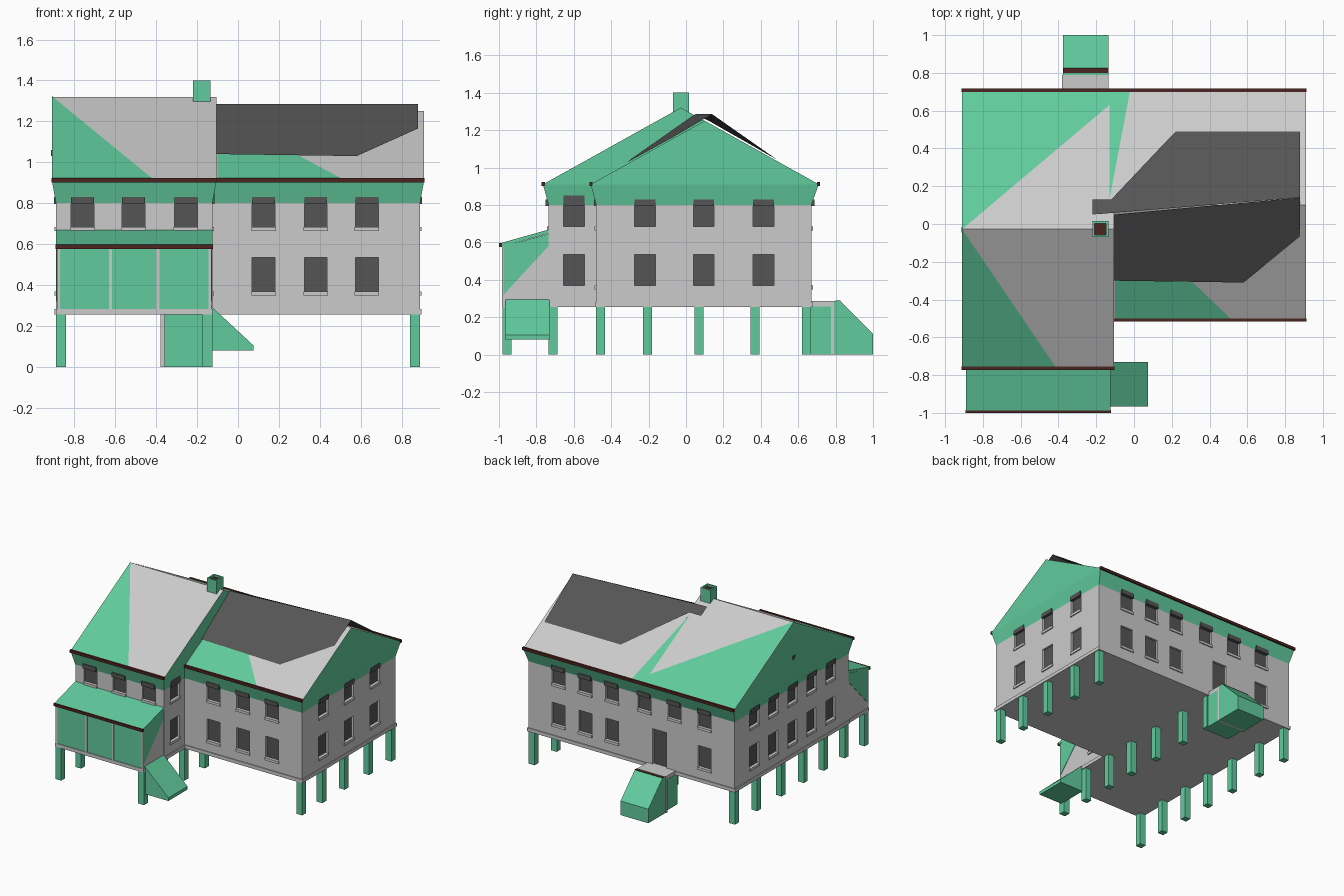
import bpy, bmesh

if "Cube" in bpy.data.objects:
    bpy.data.objects.remove(bpy.data.objects["Cube"])


def material(name, rgb):
    m = bpy.data.materials.new(name)
    m.diffuse_color = (*rgb, 1)
    m.use_nodes = True
    m.node_tree.nodes["Principled BSDF"].inputs["Base Color"].default_value = m.diffuse_color
    return m


GREEN = material("green_paint", (0.12, 0.6, 0.34))
DARK = material("dark_grey", (0.09, 0.09, 0.09))
BROWN = material("dark_brown", (0.07, 0.018, 0.014))


def finish(name, bm, mat=None):
    mesh = bpy.data.meshes.new(name)
    bm.to_mesh(mesh)
    bm.free()
    ob = bpy.data.objects.new(name, mesh)
    bpy.context.collection.objects.link(ob)
    if mat:
        mesh.materials.append(mat)
    return ob


def boxes(name, specs, mat=None):
    """One mesh of boxes, each given as (x0, x1, y0, y1, z0, z1)."""
    bm = bmesh.new()
    for x0, x1, y0, y1, z0, z1 in specs:
        vs = bmesh.ops.create_cube(bm, size=1)["verts"]
        for v in vs:
            v.co = (x1 if v.co.x > 0 else x0, y1 if v.co.y > 0 else y0, z1 if v.co.z > 0 else z0)
    return finish(name, bm, mat)


def loft(name, ring_a, ring_b, mat=None):
    """Closed solid between two rings of equal length."""
    bm = bmesh.new()
    a = [bm.verts.new(p) for p in ring_a]
    b = [bm.verts.new(p) for p in ring_b]
    bm.faces.new(a)
    bm.faces.new(b)
    for i in range(len(a)):
        j = (i + 1) % len(a)
        bm.faces.new((a[i], a[j], b[j], b[i]))
    bmesh.ops.recalc_face_normals(bm, faces=bm.faces)
    return finish(name, bm, mat)


def prism_x(name, profile, x0, x1, mat=None):
    return loft(name, [(x0, y, z) for y, z in profile], [(x1, y, z) for y, z in profile], mat)


def sheet(name, points, mat=None):
    """Single polygon turned to face upward."""
    bm = bmesh.new()
    f = bm.faces.new([bm.verts.new(p) for p in points])
    f.normal_update()
    if f.normal.z < 0:
        f.normal_flip()
    return finish(name, bm, mat)


# Walls and flared cornice on an L-shaped plan
def plan(x0, xm, x1, y0, ym, y1, z):
    return [(x0, y0, z), (xm, y0, z), (xm, ym, z), (x1, ym, z), (x1, y1, z), (x0, y1, z)]


foot = (-.89, -.125, .89, -.735, -.48, .67)
walls = loft("walls", plan(*foot, .255), plan(*foot, .80))
rim = (-.897, -.118, .897, -.742, -.487, .677)
loft("base_band", plan(*rim, .255), plan(*rim, .282))
loft("cornice", plan(*foot, .80), plan(-.91, -.105, .91, -.765, -.51, .71, .91), GREEN)

# Windows: recess cutters, dark panes and projecting sills
cuts, panes, sills = [], [], []


def opening(axis, plane, sign, c, z0, z1, w=.112, sill=True):
    def along(d0, d1, grow, za, zb):
        lo, hi = sorted((plane + sign * d0, plane + sign * d1))
        a, b = c - w / 2 - grow, c + w / 2 + grow
        return (lo, hi, a, b, za, zb) if axis == "x" else (a, b, lo, hi, za, zb)
    cuts.append(along(-.022, .03, 0, z0, z1))
    panes.append(along(-.03, -.016, .004, z0, z1))
    if sill:
        sills.append(along(-.018, .008, .004, z0 - .006, z0 + .014))


LOW, HIGH = (.355, .535), (.67, .83)
HIGH = (.67, .799)
for row in (LOW, HIGH):
    for c in (.125, .38, .63):
        opening("y", -.48, -1, c, *row)
    for c in (-.22, .095, .415):
        opening("x", .89, 1, c, *row)
    for c in (.43, .195, -.04, -.275, -.51):
        opening("x", -.89, -1, c, *row)
    for c in (.63, .40, .17, -.63):
        opening("y", .67, 1, c, *row)
    opening("x", -.125, 1, -.60, *row)
for c in (-.11, -.37):
    opening("y", .67, 1, c, *HIGH)
for c in (-.76, -.51, -.255):
    opening("y", -.735, -1, c, *HIGH)
opening("y", .67, 1, -.24, .285, .56, .12, False)

cutter = boxes("window_cutter", cuts)
cutter.hide_render = True
cutter.hide_viewport = True
mod = walls.modifiers.new("openings", "BOOLEAN")
mod.object = cutter
mod.operation = "DIFFERENCE"
mod.solver = "EXACT"
boxes("window_panes", panes, DARK)
boxes("window_sills", sills)

# Upper window heads that run into the cornice band
heads = []
for c in (.125, .38, .63):
    heads.append((c - .056, c + .056, -.492, -.47, .795, .83))
for c in (-.76, -.51, -.255):
    heads.append((c - .056, c + .056, -.75, -.725, .795, .83))
for c in (.63, .40, .17, -.11, -.37, -.63):
    heads.append((c - .056, c + .056, .66, .686, .795, .83))
for c in (-.22, .095, .415):
    heads.append((.88, .9, c - .056, c + .056, .795, .83))
for c in (.43, .195, -.04, -.275, -.51):
    heads.append((-.9, -.88, c - .056, c + .056, .795, .83))
heads.append((-.135, -.115, -.656, -.544, .795, .85))
boxes("window_heads", heads, DARK)
boxes("gable_vent", [(-.914, -.90, -.045, -.015, 1.03, 1.06)], DARK)


# Gable roofs: grey slopes, green gable ends
def roof(name, x0, x1, y0, y1, ridge):
    ym = (y0 + y1) / 2
    ob = prism_x(name, [(y0, .91), (y1, .91), (ym, ridge)], x0, x1)
    ob.data.materials.append(material(name + "_grey", (.8, .8, .8)))
    ob.data.materials.append(GREEN)
    for p in ob.data.polygons:
        p.material_index = 1 if abs(p.normal.x) > .9 else 0

    def lift(points):
        s = (ridge - .91) / (y1 - ym)
        return [(x, y, ridge - s * abs(y - ym) + .003) for x, y in points]
    return lift


on_left = roof("left_roof", -.91, -.105, -.765, .71, 1.32)
on_right = roof("right_roof", -.12, .91, -.51, .71, 1.25)
sheet("left_roof_front_panel", on_left([(-.91, -.0275), (-.91, -.765), (-.41, -.765)]), GREEN)
sheet("left_roof_back_panel", on_left([(-.91, -.0275), (-.91, .71), (-.13, .71), (-.13, .63)]), GREEN)
sheet("valley_panel", on_left([(-.13, .13), (-.13, .71), (-.02, .71)]), GREEN)
sheet("right_roof_front_panel", on_right([(-.1, -.28), (-.1, -.51), (.51, -.50), (.28, -.28)]), GREEN)

# Dark covering over the right ridge
sheet("front_roof_cover", [(-.105, .05, 1.285), (.88, .14, 1.285), (.88, -.065, 1.165),
                           (.58, -.31, 1.03), (-.105, -.30, 1.04)], DARK)
sheet("back_roof_cover", [(-.22, .05, 1.285), (.88, .14, 1.285), (.88, .49, 1.04),
                          (.22, .49, 1.04), (-.12, .13, 1.245), (-.22, .13, 1.245)], DARK)

# Eave strips
boxes("eave_fascia", [(-.912, -.103, -.772, -.755, .90, .922), (-.105, .912, -.517, -.50, .90, .922),
                      (-.912, .912, .70, .717, .90, .922)], BROWN)

# Chimney
boxes("chimney", [(-.22, -.135, -.07, -.058, 1.22, 1.40), (-.22, -.135, .003, .015, 1.22, 1.40),
                  (-.22, -.208, -.058, .003, 1.22, 1.40), (-.147, -.135, -.058, .003, 1.22, 1.40)], GREEN)
boxes("chimney_flue", [(-.21, -.145, -.06, .005, 1.22, 1.385)], BROWN)

# Front porch
prism_x("porch_body", [(-.975, .255), (-.975, .58), (-.735, .645), (-.735, .255)], -.885, -.13)
boxes("porch_screens", [(-.87, -.63, -.98, -.97, .282, .578), (-.615, -.40, -.98, -.97, .282, .578),
                        (-.385, -.14, -.98, -.97, .282, .578)], GREEN)
boxes("porch_posts", [(x, x + .015, -.984, -.97, .282, .578) for x in (-.885, -.63, -.40, -.145)])
boxes("porch_base_band", [(-.89, -.125, -.985, -.73, .255, .282)])
for side, x in (("left", -.885), ("right", -.13)):
    prism_x(side + "_porch_side_panel", [(-.975, .32), (-.975, .58), (-.735, .645), (-.735, .58)],
            x - .003, x + .003, GREEN)
prism_x("porch_roof", [(-.99, .575), (-.99, .596), (-.735, .668), (-.735, .648)], -.89, -.125, GREEN)
boxes("porch_fascia", [(-.892, -.123, -1, -.985, .576, .597)], BROWN)

# Side steps of the porch
steps = [(-.13, .08), (-.13, .295), (.075, .105), (.075, .08)]
loft("side_steps", [(x, -.965, z) for x, z in steps], [(x, -.73, z) for x, z in steps], GREEN)

# Back landing and steps
boxes("back_landing", [(-.36, -.135, .62, .775, 0, .256)], GREEN)
boxes("landing_slab", [(-.38, -.135, .67, .79, .255, .285), (-.38, -.135, .77, .79, 0, .256)])
prism_x("back_steps", [(.79, 0), (.79, .285), (.825, .285), (1, .11), (1, 0)], -.375, -.135, GREEN)
boxes("step_edge", [(-.375, -.135, .80, .825, .28, .288)], BROWN)

# Stilts
rows = (-.98, -.735, -.48, -.23, .045, .345, .62)
boxes("stilts", [(x, x + .05, y, y + .048, 0, .257) for x in (-.89, -.175, .84) for y in rows
                 if x < 0 or y > -.5], GREEN)
